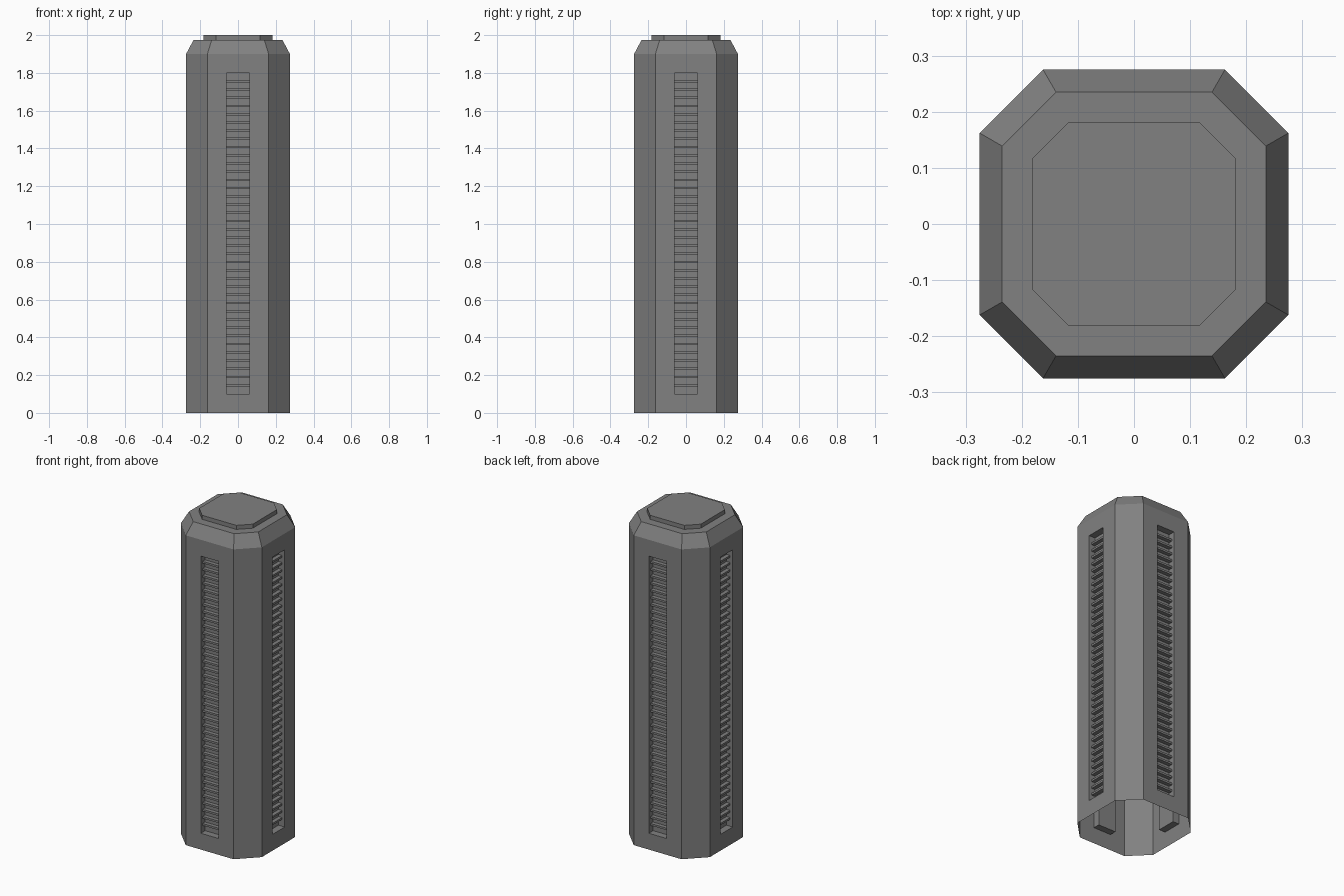
import bpy
import bmesh
from math import pi
from mathutils import Matrix, Vector

old = bpy.data.objects.get("Cube")
if old:
    bpy.data.objects.remove(old, do_unlink=True)

grey = bpy.data.materials.new("mid_grey")
grey.use_nodes = True
colour = (0.22, 0.22, 0.22, 1)
grey.diffuse_color = colour
grey.node_tree.nodes["Principled BSDF"].inputs["Base Color"].default_value = colour

HALF, CORNER, SHOULDER = 0.275, 0.162, 1.9
SLOT_W, SLOT_LOW, SLOT_HIGH, SLOT_DEPTH = 0.06, 0.10, 1.80, 0.042
SLATS, SLAT_H, SLAT_GAP = 38, 0.012, 0.018


def finish(name, bm):
    mesh = bpy.data.meshes.new(name)
    bm.to_mesh(mesh)
    bm.free()
    mesh.materials.append(grey)
    obj = bpy.data.objects.new(name, mesh)
    bpy.context.collection.objects.link(obj)
    return obj


def octagon(bm, half, corner, z):
    """Ring of a square with cut corners, starting with the front edge."""
    ring = []
    for k in range(4):
        turn = Matrix.Rotation(k * pi / 2, 3, 'Z')
        for x in (-corner, corner):
            ring.append(bm.verts.new(turn @ Vector((x, -half, z))))
    return ring


def bridge(bm, a, b, sides):
    n = len(a)
    for i in sides:
        j = (i + 1) % n
        bm.faces.new((a[i], a[j], b[j], b[i]))


def slot_ring(bm, turn, depth):
    y = -HALF + depth
    pts = ((-SLOT_W, SLOT_LOW), (SLOT_W, SLOT_LOW),
           (SLOT_W, SLOT_HIGH), (-SLOT_W, SLOT_HIGH))
    return [bm.verts.new(turn @ Vector((x, y, z))) for x, z in pts]


# Hollow body, open underneath, with a recessed slot in each main side
bm = bmesh.new()
base = octagon(bm, HALF, CORNER, 0)
shoulder = octagon(bm, HALF, CORNER, SHOULDER)
rim = octagon(bm, 0.235, 0.139, 1.975)
bridge(bm, base, shoulder, range(1, 8, 2))
bridge(bm, shoulder, rim, range(8))
bm.faces.new(rim)
for k in range(4):
    turn = Matrix.Rotation(k * pi / 2, 3, 'Z')
    i = 2 * k
    outer = [base[i], base[i + 1], shoulder[i + 1], shoulder[i]]
    mouth = slot_ring(bm, turn, 0)
    back = slot_ring(bm, turn, SLOT_DEPTH)
    bridge(bm, outer, mouth, range(4))
    bridge(bm, mouth, back, range(4))
    bm.faces.new(back)
finish("body", bm)

# Raised plate on the top
bm = bmesh.new()
low = octagon(bm, 0.182, 0.116, 1.975)
high = octagon(bm, 0.182, 0.116, 2)
bridge(bm, low, high, range(8))
bm.faces.new(high)
finish("top_plate", bm)

# Horizontal slats inside each slot
depth = SLOT_DEPTH - SLAT_GAP
for k, side in enumerate(("front", "left", "back", "right")):
    bm = bmesh.new()
    turn = Matrix.Rotation(k * pi / 2, 4, 'Z')
    for n in range(SLATS):
        z = 0.147 + n * (1.755 - 0.147) / (SLATS - 1)
        place = Matrix.Translation((0, -HALF + SLAT_GAP + depth / 2, z))
        size = Matrix.Diagonal((2 * SLOT_W, depth, SLAT_H, 1))
        bmesh.ops.create_cube(bm, size=1, matrix=turn @ place @ size)
    finish(side + "_slats", bm)
